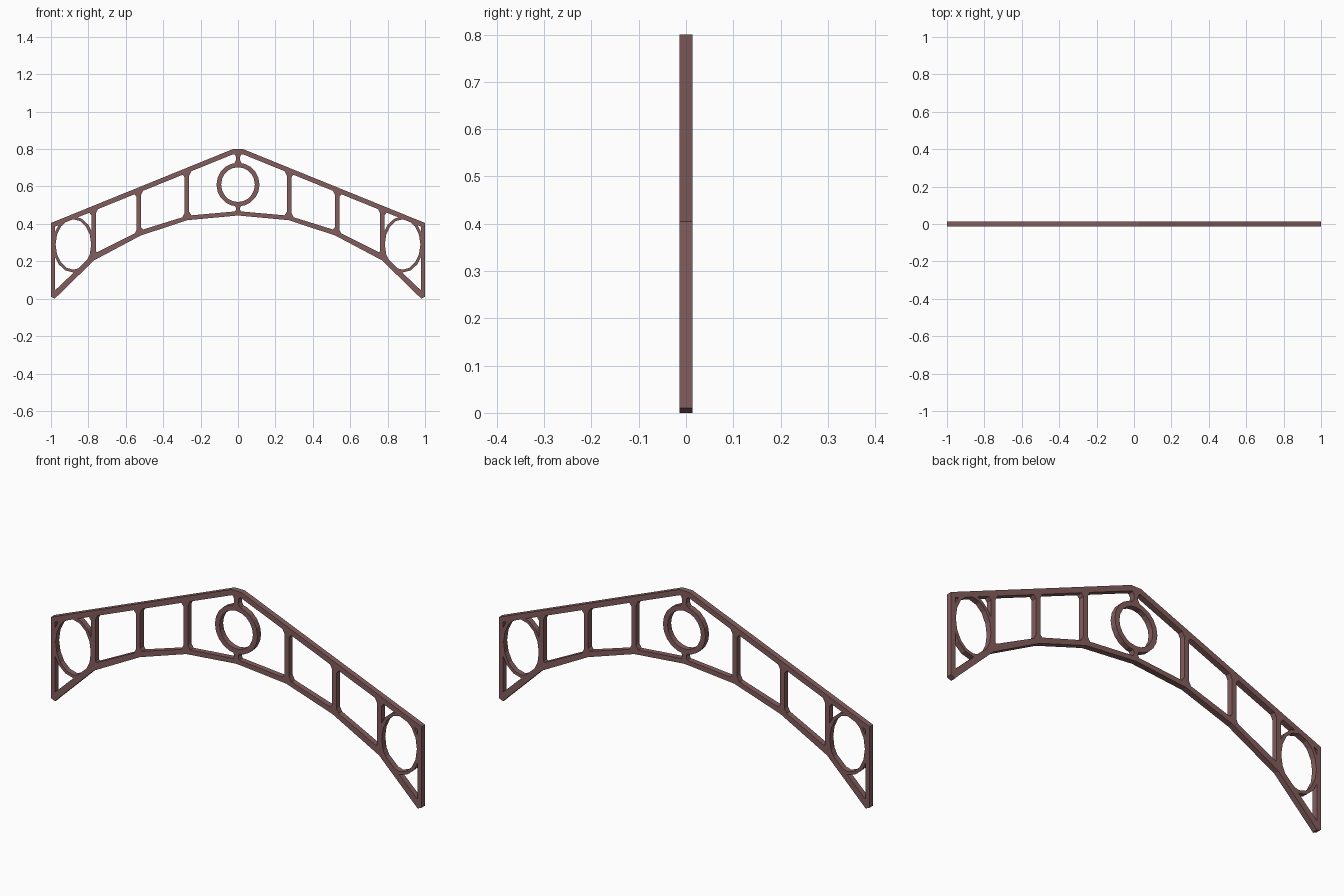
import bpy
import bmesh
from math import cos, sin, tau

cube = bpy.data.objects.get("Cube")
if cube:
    bpy.data.objects.remove(cube, do_unlink=True)

HALF_DEPTH = 0.0137

brown = bpy.data.materials.new("red_brown_paint")
brown.use_nodes = True
brown.diffuse_color = (0.23, 0.11, 0.11, 1)
brown.node_tree.nodes["Principled BSDF"].inputs["Base Color"].default_value = (0.23, 0.11, 0.11, 1)


def band(name, outer, inner, closed=False):
    """Flat bar between two xz paths, given depth along y."""
    bm = bmesh.new()
    rows = [[bm.verts.new((x, y, z)) for x, z in path]
            for path, y in ((outer, -HALF_DEPTH), (inner, -HALF_DEPTH),
                            (inner, HALF_DEPTH), (outer, HALF_DEPTH))]
    n = len(outer)
    for i in range(n if closed else n - 1):
        j = (i + 1) % n
        for a, b in zip(rows, rows[1:] + rows[:1]):
            bm.faces.new((a[i], a[j], b[j], b[i]))
    if not closed:
        for end in (0, -1):
            bm.faces.new([row[end] for row in rows])
    bmesh.ops.recalc_face_normals(bm, faces=bm.faces)
    mesh = bpy.data.meshes.new(name)
    bm.to_mesh(mesh)
    bm.free()
    mesh.materials.append(brown)
    obj = bpy.data.objects.new(name, mesh)
    bpy.context.collection.objects.link(obj)
    return obj


def mirrored(path):
    """Extend a path that ends on the centre line to the other side."""
    return path + [(-x, z) for x, z in reversed(path) if x > 0]


def ellipse(cx, cz, rx, rz, sides):
    return [(cx + rx * cos(tau * i / sides), cz + rz * sin(tau * i / sides))
            for i in range(sides)]


def lerp_path(path, x):
    """Height of a path, running from large x to small x, at x."""
    for (x1, z1), (x0, z0) in zip(path, path[1:]):
        if x0 <= x <= x1:
            return z0 + (z1 - z0) * (x - x0) / (x1 - x0)
    return path[-1][1]


# Upper and lower chords
top_outer = [(1.0, 0.405), (0.027, 0.8)]
top_inner = [(1.0, 0.377), (0.027, 0.772)]
low_outer = [(0.98, 0.0), (0.77, 0.205), (0.52, 0.338), (0.27, 0.42), (0.0, 0.445)]
low_inner = [(0.978, 0.045), (0.775, 0.238), (0.52, 0.366), (0.27, 0.444), (0.0, 0.468)]
band("top_chord", mirrored(top_outer), mirrored(top_inner))
band("bottom_chord", mirrored(low_outer), mirrored(low_inner))


def post(name, x, half_width, bottom, top, flare):
    """Upright bar with splayed ends; bottom and top are height functions."""
    sides = []
    for s in (-1, 1):
        wide, thin = x + s * (half_width + flare), x + s * half_width
        sides.append([(wide, bottom(abs(wide))),
                      (thin, bottom(abs(thin)) + flare + 0.012),
                      (thin, top(abs(thin)) - flare - 0.012),
                      (wide, top(abs(wide)))])
    band(name, *sides)


def top_mid(x):
    return lerp_path(top_outer, x) - 0.014


def low_mid(x):
    return lerp_path(low_outer, x) + 0.012


for s, side in ((1, "left"), (-1, "right")):
    # Inner posts
    for x, label in ((0.273, "inner"), (0.53, "middle"), (0.772, "outer")):
        post(f"{side}_{label}_post", s * x, 0.012, low_mid, top_mid, 0.02)
    # End post with cut tip
    band(f"{side}_end_post", [(s, 0.01), (s, 0.405)],
         [(s * 0.978, 0.0), (s * 0.978, 0.385)])
    # Oval ring in the end panel
    band(f"{side}_oval_ring", ellipse(s * 0.88, 0.29, 0.112, 0.15, 16),
         ellipse(s * 0.88, 0.29, 0.095, 0.135, 16), closed=True)

# Central ring with its two short stems
band("centre_ring", ellipse(0, 0.61, 0.115, 0.117, 20),
     ellipse(0, 0.61, 0.09, 0.093, 20), closed=True)
post("ring_upper_stem", 0, 0.011, lambda x: 0.715, lambda x: 0.785, 0.014)
post("ring_lower_stem", 0, 0.011, lambda x: 0.457, lambda x: 0.505, 0.009)
